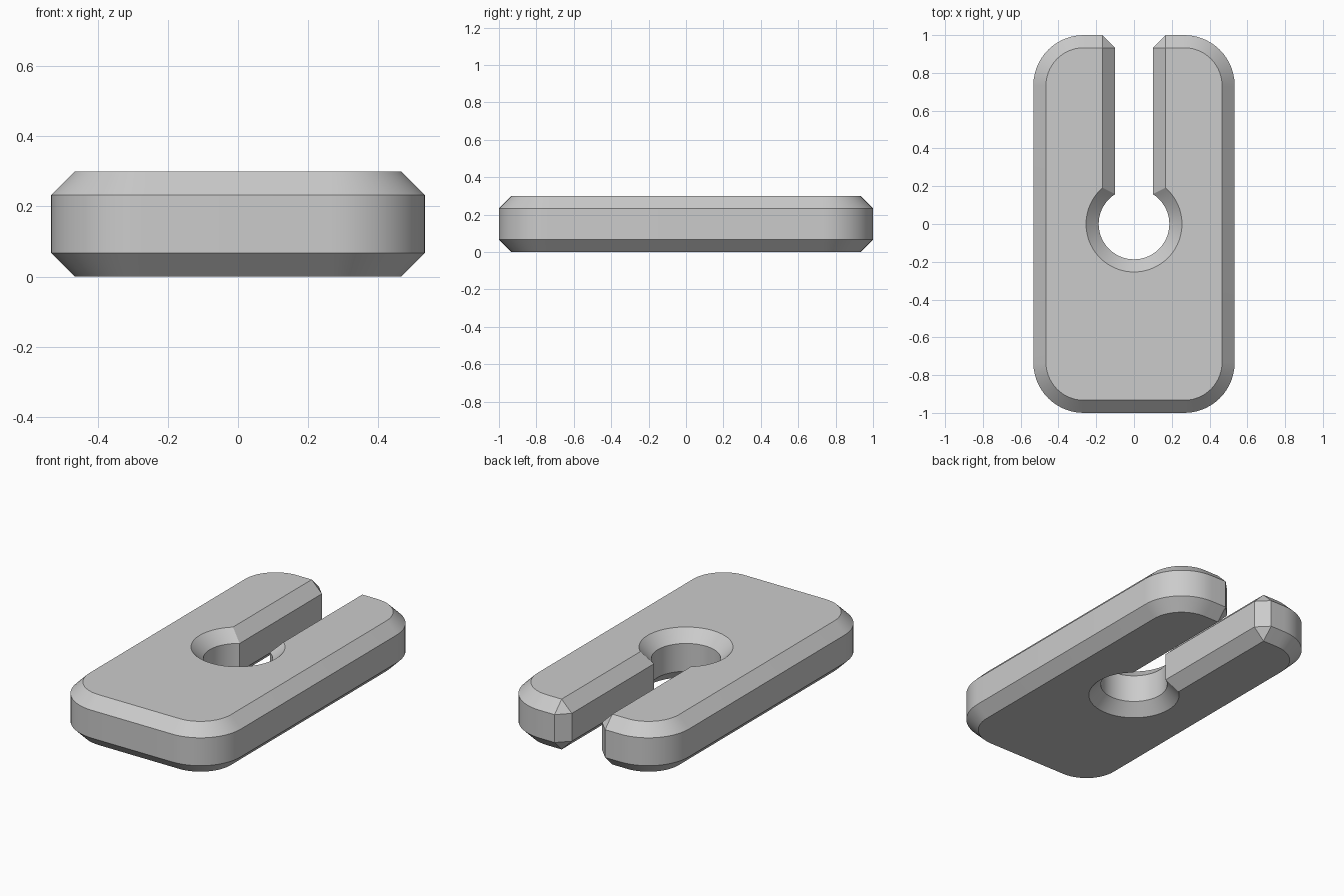
import bpy
import bmesh
from math import acos, cos, sin, pi, radians

cube = bpy.data.objects.get("Cube")
if cube:
    bpy.data.objects.remove(cube)

# Overall dimensions
HALF_W, HALF_L, HEIGHT = 0.533, 1.0, 0.3
BEVEL, CORNER_R = 0.067, 0.267
HOLE_R, SLOT = 0.187, 0.1


def arc(cx, cy, r, start, end, steps):
    return [(cx + r * cos(start + (end - start) * i / steps),
             cy + r * sin(start + (end - start) * i / steps))
            for i in range(steps + 1)]


def half_outline(inset):
    """Outline of the +x half, from the bottom of the hole round to the front."""
    hole_r, slot, corner_r = HOLE_R + inset, SLOT + inset, CORNER_R - inset
    cx, cy = HALF_W - CORNER_R, HALF_L - CORNER_R
    pts = arc(0, 0, hole_r, -pi / 2, acos(slot / hole_r), 28)
    # Clipped tip beside the slot mouth; it closes to a point on the flat faces
    pts += [(slot, HALF_L - BEVEL), (SLOT + BEVEL, HALF_L - inset)]
    pts += arc(cx, cy, corner_r, pi / 2, 0, 14)
    pts += arc(cx, -cy, corner_r, 0, -pi / 2, 14)
    return pts


def outline(inset):
    right = half_outline(inset)
    mirrored = [(-x, y) for x, y in reversed(right[1:])]
    return right + mirrored


# Slotted plate: four stacked outlines joined by walls and bevels
bm = bmesh.new()
levels = [(0, BEVEL), (BEVEL, 0), (HEIGHT - BEVEL, 0), (HEIGHT, BEVEL)]
rings = [[bm.verts.new((x, y, z)) for x, y in outline(inset)]
         for z, inset in levels]
for low, high in zip(rings, rings[1:]):
    for i in range(len(low)):
        j = (i + 1) % len(low)
        bm.faces.new((low[i], low[j], high[j], high[i]))
bm.faces.new(rings[0])
bm.faces.new(rings[-1])
bmesh.ops.remove_doubles(bm, verts=bm.verts, dist=0.0001)
bmesh.ops.recalc_face_normals(bm, faces=bm.faces)

mesh = bpy.data.meshes.new("slotted_plate")
bm.to_mesh(mesh)
bm.free()
plate = bpy.data.objects.new("slotted_plate", mesh)
bpy.context.collection.objects.link(plate)

# Plain grey finish
grey = bpy.data.materials.new("plain_grey")
grey.use_nodes = True
colour = (0.6, 0.6, 0.6, 1)
grey.diffuse_color = colour
grey.node_tree.nodes["Principled BSDF"].inputs["Base Color"].default_value = colour
mesh.materials.append(grey)

bpy.ops.object.select_all(action="DESELECT")
plate.select_set(True)
bpy.context.view_layer.objects.active = plate
bpy.ops.object.shade_smooth_by_angle(angle=radians(30))
